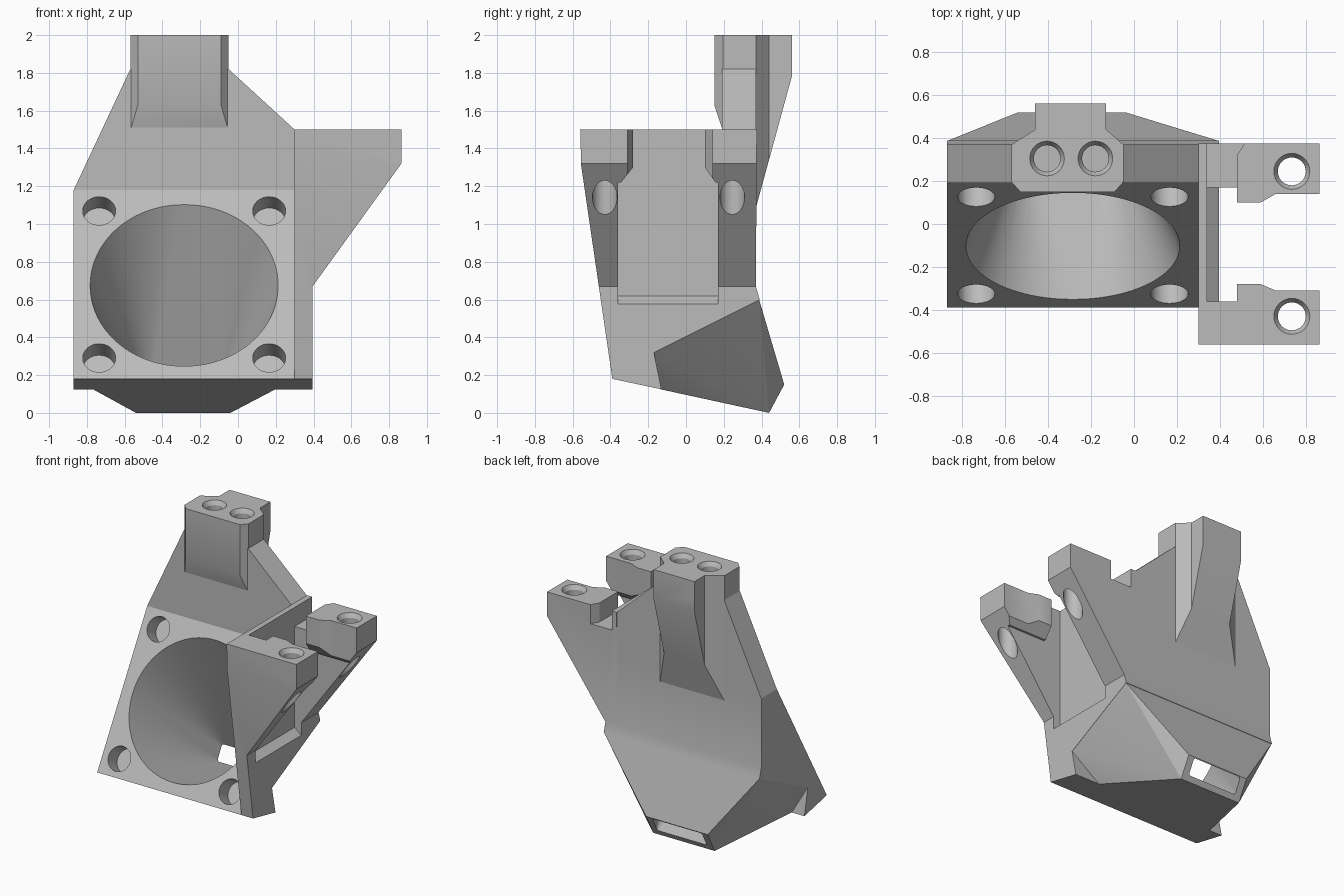
import bpy, bmesh, math
from mathutils import Vector

if "Cube" in bpy.data.objects:
    bpy.data.objects.remove(bpy.data.objects["Cube"], do_unlink=True)

grey = bpy.data.materials.new("light_grey_plastic")
grey.use_nodes = True
COLOUR = (0.5, 0.5, 0.5, 1)
grey.diffuse_color = COLOUR
grey.node_tree.nodes["Principled BSDF"].inputs["Base Color"].default_value = COLOUR


def finish(name, bm):
    bmesh.ops.recalc_face_normals(bm, faces=bm.faces)
    mesh = bpy.data.meshes.new(name)
    bm.to_mesh(mesh)
    bm.free()
    mesh.materials.append(grey)
    ob = bpy.data.objects.new(name, mesh)
    bpy.context.collection.objects.link(ob)
    return ob


def prism(name, axis, outline, lo, hi):
    """Extrude a 2D outline along an axis (outline uses the other two axes)."""
    bm = bmesh.new()

    def place(p, t):
        q = list(p)
        q.insert("xyz".index(axis), t)
        return bm.verts.new(q)
    a = [place(p, lo) for p in outline]
    b = [place(p, hi) for p in outline]
    bm.faces.new(a)
    bm.faces.new(b)
    for i in range(len(a)):
        j = (i + 1) % len(a)
        bm.faces.new((a[i], a[j], b[j], b[i]))
    return finish(name, bm)


def hull(name, points):
    bm = bmesh.new()
    for p in points:
        bm.verts.new(p)
    res = bmesh.ops.convex_hull(bm, input=bm.verts)
    junk = {v for v in res["geom_interior"] if isinstance(v, bmesh.types.BMVert)}
    bmesh.ops.delete(bm, geom=list(junk), context="VERTS")
    bmesh.ops.dissolve_limit(bm, angle_limit=0.01, verts=bm.verts, edges=bm.edges)
    return finish(name, bm)


def ring(centre, direction, radius, n=64):
    turn = Vector(direction).to_track_quat("Z", "Y")
    return [Vector(centre) + turn @ Vector((radius * math.cos(math.tau * i / n),
            radius * math.sin(math.tau * i / n), 0)) for i in range(n)]


def rod(a, b, r1, r2):
    d = Vector(b) - Vector(a)
    return hull("cutter", ring(a, d, r1, 32) + ring(b, d, r2, 32))


def combine(ob, other, operation="DIFFERENCE"):
    other.hide_render = True
    mod = ob.modifiers.new("cut", "BOOLEAN")
    mod.operation, mod.solver, mod.object = operation, "EXACT", other
    bpy.context.view_layer.objects.active = ob
    bpy.ops.object.modifier_apply(modifier=mod.name)
    bpy.data.objects.remove(other, do_unlink=True)


def screw_hole(ob, x, y, top, bottom, r):
    combine(ob, rod((x, y, top + 0.02), (x, y, bottom), r, r))
    combine(ob, rod((x, y, top + 0.01), (x, y, top - 0.03), r + 0.025, r))


LEFT, RIGHT = 0.3, -0.87
MID = (LEFT + RIGHT) / 2

# Duct body: tilted fan flange joined to a tapering nozzle
lower_back = [(0.37, 0.67), (0.39, 0.6), (-0.17, 0.32), (-0.13, 0.125)]
duct = prism("duct_body", "x", [(-0.39, 0.18), (0.19, 1.18), (0.37, 1.18)] + lower_back,
             RIGHT, LEFT)
nozzle = []
for wide, foot, tip in ((RIGHT, -0.77, -0.54), (0.395, 0.2, -0.04)):
    nozzle += [(wide, 0.387, 0.6), (wide, -0.17, 0.322), (foot, -0.14, 0.126),
               (tip, 0.52, 0.15), (tip, 0.44, 0.0)]
combine(duct, hull("nozzle", nozzle), "UNION")

# Air passage from the round inlet to the slot outlet
inward = Vector((0, math.cos(math.pi / 6), -0.5))
up = Vector((0, 0.5, math.cos(math.pi / 6)))
fan_centre = Vector((MID, -0.1, 0.68))
slot = [(x, y, z) for x in (-0.48, -0.1) for y, z in ((0.49, 0.03), (0.53, 0.11))]
combine(duct, hull("cutter", ring(fan_centre - inward * 0.02, inward, 0.505, 96) + slot))

# Four fan screw holes
for sx in (-1, 1):
    for sz in (-1, 1):
        c = fan_centre + Vector((sx * 0.45, 0, 0)) + up * sz * 0.45
        combine(duct, rod(c - inward * 0.05, c + inward * 0.12, 0.087, 0.087))

# Back plate
plate = prism("back_plate", "y", [(RIGHT, 1.18), (-0.57, 1.82), (-0.05, 1.82),
              (LEFT, 1.5), (LEFT, 1.18)], 0.19, 0.37)

# Top mounting boss, tapered into the plate at front and back
boss = prism("mounting_boss", "z", [(-0.57, 0.195), (-0.53, 0.15), (-0.09, 0.15), (-0.05, 0.195),
             (-0.05, 0.37), (-0.13, 0.44), (-0.13, 0.56), (-0.46, 0.56),
             (-0.46, 0.44), (-0.57, 0.37)], 0.9, 2)
combine(boss, prism("taper", "x", [(0.1, 2.1), (0.15, 1.63), (0.2, 1.48), (0.3, 1.0),
        (0.355, 1.03), (0.56, 1.78), (0.56, 2.1)], -1, 1), "INTERSECT")
for ob in (boss, plate):
    for x in (-0.405, -0.18):
        screw_hole(ob, x, 0.305, 2, 1.4, 0.062)

# Side bracket: wall with two arms
bracket = prism("side_bracket", "x", [(-0.39, 0.18), (-0.555, 1.31), (-0.56, 1.5), (0.375, 1.5)]
                + lower_back, LEFT, 1)
combine(bracket, prism("side_outline", "y", [(0.2, 0), (0.395, 0), (0.395, 0.67), (0.865, 1.32),
        (0.865, 1.6), (0.2, 1.6)], -1, 1), "INTERSECT")

# Pocket between the arms, narrower near the arm pads
pocket = prism("cutter", "y", [(0.34, 0.62), (0.41, 0.565), (0.95, 0.565), (0.95, 1.22),
               (0.48, 1.22), (0.48, 1.6), (0.34, 1.6)], -0.36, 0.17)
combine(bracket, pocket)
combine(bracket, prism("cutter", "x", [(-0.36, 1.2), (0.17, 1.2), (0.1, 1.3), (0.1, 1.6),
        (-0.28, 1.6), (-0.28, 1.3)], 0.4, 0.95))
combine(bracket, prism("cutter", "z", [(0.59, 0.1), (0.66, 0.14), (0.95, 0.14), (0.95, -0.31),
        (0.66, -0.31), (0.59, -0.28)], 1.1, 1.6))

# Relief notch at the root of the rear arm
combine(bracket, prism("cutter", "z", [(0.34, 0.1), (0.48, 0.1), (0.48, 0.32), (0.53, 0.4),
        (0.34, 0.4)], 1.36, 1.6))
for y in (0.245, -0.43):
    screw_hole(bracket, 0.735, y, 1.5, 0.9, 0.065)

# Smooth curved walls, keep corners crisp
for ob in (duct, plate, boss, bracket):
    bpy.ops.object.select_all(action="DESELECT")
    ob.select_set(True)
    bpy.context.view_layer.objects.active = ob
    bpy.ops.object.shade_smooth_by_angle(angle=math.radians(25))
